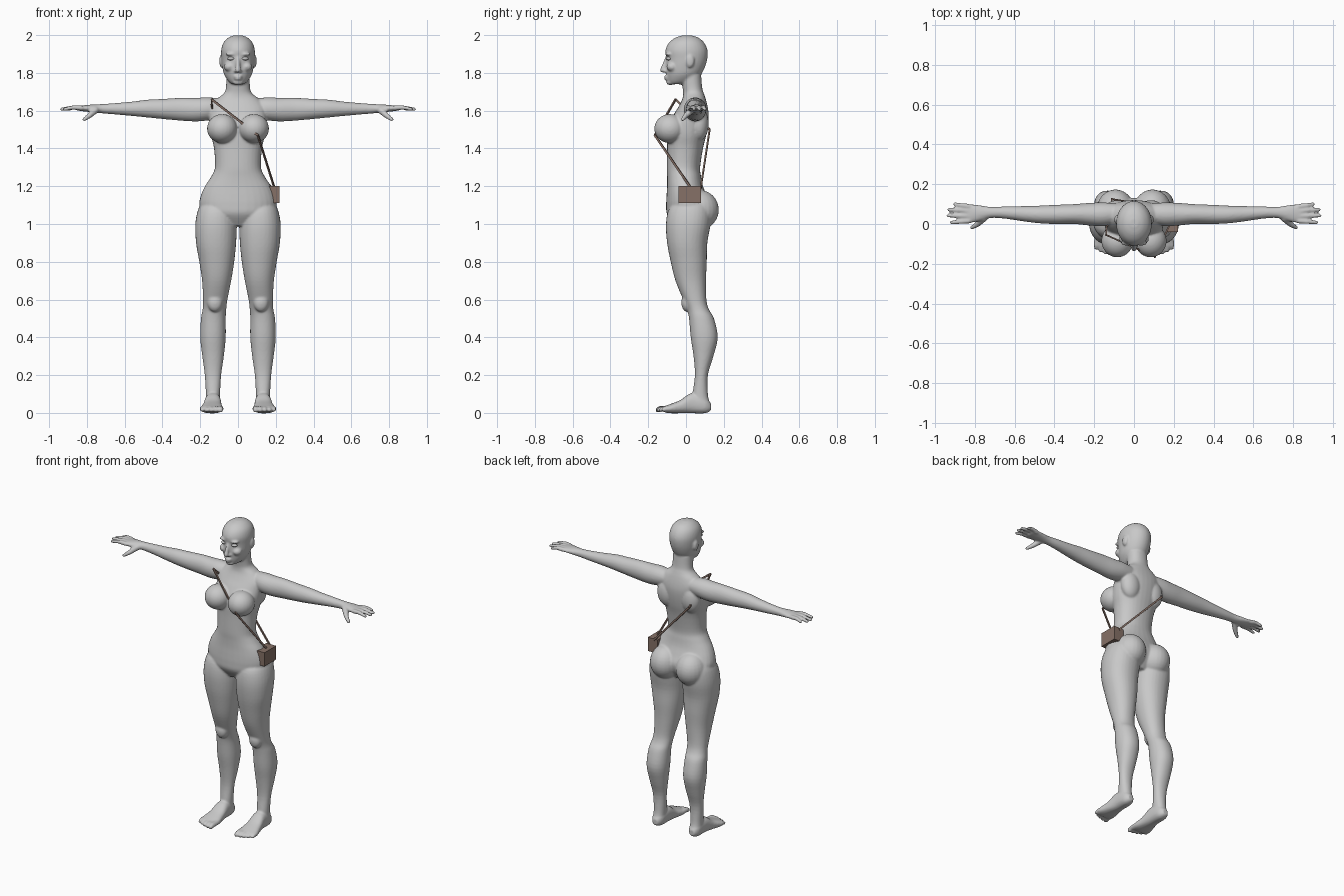
import bpy, bmesh, math
from mathutils import Vector, Matrix

cube = bpy.data.objects.get("Cube")
if cube:
    bpy.data.objects.remove(cube, do_unlink=True)


def material(name, color):
    mat = bpy.data.materials.new(name)
    mat.use_nodes = True
    mat.diffuse_color = (*color, 1)
    for node in mat.node_tree.nodes:
        if node.type == 'BSDF_PRINCIPLED':
            node.inputs["Base Color"].default_value = (*color, 1)
    return mat


GRAY = material("matte gray", (0.58, 0.58, 0.58))
LEATHER = material("brown leather", (0.24, 0.165, 0.135))


def finish(bm, name, mat, smooth=False):
    bmesh.ops.recalc_face_normals(bm, faces=bm.faces[:])
    mesh = bpy.data.meshes.new(name)
    bm.to_mesh(mesh)
    bm.free()
    mesh.materials.append(mat)
    for poly in mesh.polygons:
        poly.use_smooth = smooth
    obj = bpy.data.objects.new(name, mesh)
    bpy.context.scene.collection.objects.link(obj)
    return obj


def spline_rows(rows, steps=4):
    """Catmull-Rom interpolation of the section rows."""
    rows = [Vector(r) for r in rows]
    last = len(rows) - 1
    fine = []
    for i in range(last):
        a, b, c, d = rows[max(i - 1, 0)], rows[i], rows[i + 1], rows[min(i + 2, last)]
        for k in range(steps):
            t = k / steps
            fine.append(b + (c - a) * (t / 2) + (a * 2 - b * 5 + c * 4 - d) * (t * t / 2)
                        + (b * 3 - a - c * 3 + d) * (t ** 3 / 2))
    return fine + [rows[last]]


def loft(bm, axis, rows, side=1, power=2.0, segments=32):
    """Skin rounded sections; each row is station, low and high of both cross axes."""
    rings = []
    for t, a0, a1, b0, b1 in spline_rows(rows):
        ring = []
        for k in range(segments):
            ang = math.tau * k / segments
            c, s = math.cos(ang), math.sin(ang)
            u = math.copysign(abs(c) ** (2 / power), c)
            v = math.copysign(abs(s) ** (2 / power), s)
            co = [(a0 + a1 + u * (a1 - a0)) / 2, (b0 + b1 + v * (b1 - b0)) / 2]
            co.insert(axis, t)
            co[0] *= side
            ring.append(bm.verts.new(co))
        rings.append(ring)
    for low, high in zip(rings, rings[1:]):
        for k in range(segments):
            n = (k + 1) % segments
            bm.faces.new((low[k], low[n], high[n], high[k]))
    bm.faces.new(rings[0])
    bm.faces.new(rings[-1])


def symmetric(rows):
    return [(z, -h, h, y0, y1) for z, h, y0, y1 in rows]


def ball(bm, center, radii, side=1):
    x, y, z = center
    bmesh.ops.create_uvsphere(
        bm, u_segments=24, v_segments=16, radius=1,
        matrix=Matrix.Translation((x * side, y, z)) @ Matrix.Diagonal((*radii, 1)))


def digit(bm, points, r0, r1, side=1):
    """Tapered finger or toe along a chain of points."""
    pts = [Vector((p[0] * side, p[1], p[2])) for p in points]
    radii = [r0 + (r1 - r0) * i / (len(pts) - 1) for i in range(len(pts))]
    for p, r in zip(pts, radii):
        ball(bm, p, (r, r, r))
    for p, q, ra, rb in zip(pts, pts[1:], radii, radii[1:]):
        turn = (q - p).to_track_quat('Z', 'Y').to_matrix().to_4x4()
        bmesh.ops.create_cone(bm, cap_ends=True, segments=16, radius1=ra, radius2=rb,
                              depth=(q - p).length,
                              matrix=Matrix.Translation((p + q) / 2) @ turn)


body = bmesh.new()

# Torso and neck
loft(body, 2, symmetric([
    (0.99, .1, -.06, .08), (1.05, .185, -.1, .12), (1.1, .205, -.105, .13),
    (1.15, .197, -.103, .11), (1.2, .175, -.1, .09), (1.25, .143, -.1, .08),
    (1.3, .122, -.102, .075), (1.4, .127, -.1, .09), (1.47, .143, -.1, .107),
    (1.53, .15, -.09, .117), (1.58, .152, -.065, .12), (1.62, .15, -.04, .115),
    (1.66, .115, -.02, .105), (1.69, .076, -.015, .095), (1.72, .064, -.018, .086),
    (1.79, .062, -.03, .08)]), power=2.2)

# Head
loft(body, 2, symmetric([
    (1.74, .03, -.088, -.01), (1.755, .05, -.098, .04), (1.79, .073, -.103, .078),
    (1.83, .083, -.106, .1), (1.875, .088, -.105, .113), (1.92, .089, -.109, .114),
    (1.96, .077, -.09, .096), (1.987, .05, -.055, .065), (1.999, .02, -.015, .025)]))

# Nose, lips and chin
digit(body, [(0, -.1, 1.885), (0, -.112, 1.85), (0, -.124, 1.815)], .008, .014)
for z, half in ((1.781, .024), (1.768, .021)):
    ball(body, (0, -.1, z), (half, .017, .007))
ball(body, (0, -.083, 1.75), (.027, .021, .015))

for s in (1, -1):
    # Brow, cheek, nostril and ear
    ball(body, (.036, -.094, 1.899), (.032, .016, .008), s)
    ball(body, (.045, -.073, 1.832), (.03, .03, .025), s)
    ball(body, (.012, -.108, 1.81), (.009, .013, .008), s)
    ball(body, (.088, .022, 1.862), (.011, .022, .034), s)

    # Chest, shoulder blade and seat
    ball(body, (.084, -.085, 1.505), (.08, .083, .077), s)
    ball(body, (.085, .07, 1.53), (.065, .05, .09), s)
    ball(body, (.093, .07, 1.075), (.095, .104, .105), s)

    # Arm and palm
    loft(body, 0, [
        (.06, .01, .1, 1.57, 1.66), (.15, -.01, .108, 1.55, 1.67),
        (.22, -.008, .106, 1.543, 1.668), (.3, 0, .1, 1.547, 1.668),
        (.4, 0, .096, 1.556, 1.662), (.48, .004, .092, 1.564, 1.658),
        (.56, .014, .09, 1.572, 1.648), (.65, .027, .088, 1.58, 1.64),
        (.72, .03, .086, 1.586, 1.635), (.78, .014, .095, 1.592, 1.632),
        (.83, .004, .1, 1.598, 1.627), (.855, .012, .095, 1.602, 1.623)], s)

    # Fingers and thumb
    for y0, y1, tip in ((.015, .008, .918), (.04, .042, .934), (.065, .073, .93), (.088, .1, .9)):
        digit(body, [(.83, y0, 1.614), (.87, (y0 + y1) / 2, 1.617), (tip, y1, 1.608)],
              .0135, .0095, s)
    digit(body, [(.755, .03, 1.603), (.785, .0, 1.575), (.815, -.018, 1.553)], .019, .01, s)

    # Leg
    loft(body, 2, [
        (.015, .1, .168, .04, .12), (.05, .097, .17, .035, .125),
        (.1, .095, .17, .035, .116), (.2, .089, .176, .047, .116),
        (.3, .075, .189, .04, .145), (.4, .065, .2, .025, .168),
        (.5, .065, .196, .016, .148), (.55, .062, .187, .006, .12),
        (.6, .056, .185, -.015, .108), (.7, .036, .19, -.056, .106),
        (.8, .02, .205, -.081, .11), (.9, .01, .222, -.1, .113),
        (1, .007, .226, -.106, .13), (1.08, .02, .21, -.09, .13),
        (1.13, .06, .18, -.04, .1)], s, power=2.15)
    ball(body, (.122, .005, .585), (.04, .03, .05), s)

    # Foot and toes
    loft(body, 1, [
        (.132, .115, .152, .012, .05), (.1, .096, .17, -.002, .085),
        (.03, .09, .176, -.002, .105), (-.03, .085, .187, -.002, .068),
        (-.08, .077, .2, -.002, .048), (-.115, .08, .2, .002, .036)], s, power=2.4)
    for i in range(5):
        x = .093 + i * .0245
        tip = -.148 + i * i * .0018
        r = .0165 - i * .001
        digit(body, [(x, -.09, .022), (x, tip + .015, .022), (x, tip, .016)], r, r - .002, s)

figure = finish(body, "body", GRAY, True)
blend = figure.modifiers.new("blend", 'REMESH')
blend.mode = 'VOXEL'
blend.voxel_size = .006
blend.use_smooth_shade = True
relax = figure.modifiers.new("relax", 'SMOOTH')
relax.factor = .5
relax.iterations = 5

# Eyes
for s, label in ((1, "left_eye"), (-1, "right_eye")):
    bm = bmesh.new()
    ball(bm, (.036, -.09, 1.876), (.02, .016, .01), s)
    finish(bm, label, GRAY, True)

# Hip bag
bm = bmesh.new()
bmesh.ops.create_cube(bm, size=1, matrix=Matrix.Translation((.185, .02, 1.155))
                      @ Matrix.Diagonal((.07, .12, .09, 1)))
finish(bm, "hip_bag", LEATHER)


def strap(name, points):
    bm = bmesh.new()
    pts = [Vector(p) for p in points]
    for p, q in zip(pts, pts[1:]):
        turn = (q - p).to_track_quat('Z', 'Y').to_matrix().to_4x4()
        bmesh.ops.create_cube(bm, size=1, matrix=Matrix.Translation((p + q) / 2) @ turn
                              @ Matrix.Diagonal((.008, .011, (q - p).length + .004, 1)))
    finish(bm, name, LEATHER)


# Bag straps across the chest and back
strap("front_strap", [(-.14, -.03, 1.635), (-.14, -.055, 1.66), (.105, -.165, 1.47), (.19, .02, 1.2)])
strap("back_strap", [(.18, .078, 1.19), (-.11, .125, 1.5), (-.14, -.03, 1.635)])
